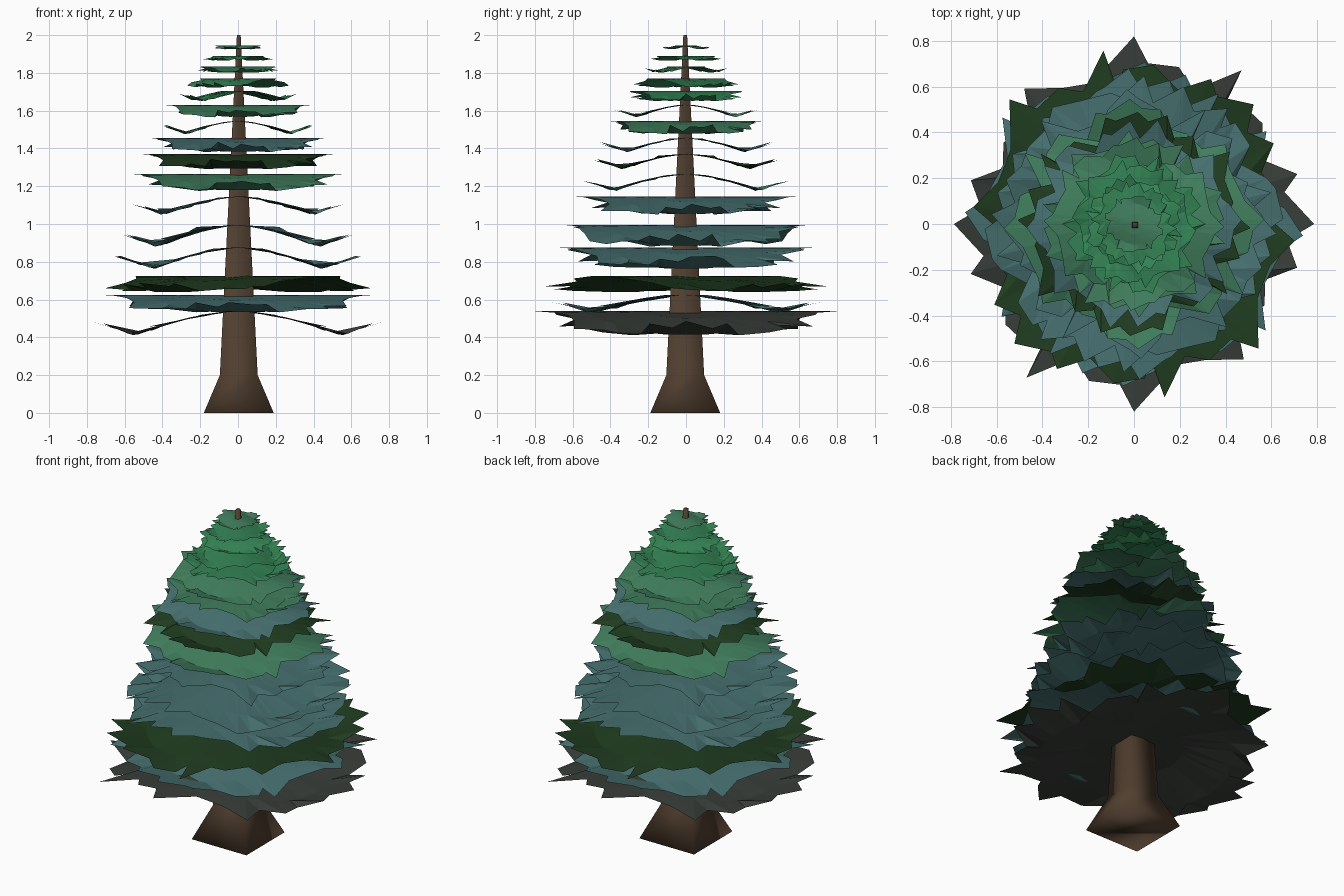
import bpy, bmesh, math, random

if "Cube" in bpy.data.objects:
    bpy.data.objects.remove(bpy.data.objects["Cube"])

random.seed(4)


def material(name, rgb):
    m = bpy.data.materials.new(name)
    m.diffuse_color = (*rgb, 1)
    m.use_nodes = True
    m.node_tree.nodes["Principled BSDF"].inputs["Base Color"].default_value = m.diffuse_color
    return m


MATS = {
    "bark": material("bark brown", (0.080, 0.048, 0.028)),
    "grey": material("dead needle grey", (0.040, 0.047, 0.040)),
    "dark": material("dark green", (0.014, 0.045, 0.014)),
    "teal": material("blue teal", (0.062, 0.160, 0.160)),
    "mid": material("mid green", (0.051, 0.205, 0.107)),
    "bright": material("bright green", (0.034, 0.231, 0.090)),
}


def add_object(name, bm, mat, smooth):
    me = bpy.data.meshes.new(name)
    for f in bm.faces:
        f.smooth = smooth
    bm.to_mesh(me)
    bm.free()
    me.materials.append(MATS[mat])
    ob = bpy.data.objects.new(name, me)
    bpy.context.collection.objects.link(ob)


# Trunk: square section, flared foot, long taper
bm = bmesh.new()
rings = []
for z, h in [(0, 0.185), (0.2, 0.1), (2.0, 0.01)]:
    rings.append([bm.verts.new((sx * h + 0.004, sy * h - 0.004, z))
                  for sx, sy in ((-1, -1), (1, -1), (1, 1), (-1, 1))])
for a, b in zip(rings, rings[1:]):
    for i in range(4):
        j = (i + 1) % 4
        bm.faces.new((a[i], a[j], b[j], b[i]))
bm.faces.new(rings[0][::-1])
bm.faces.new(rings[-1])
add_object("trunk", bm, "bark", True)

# Jagged half outline of a bough sheet: (angle, radius fraction)
HALF = [(0, .96), (12, .82), (17, .91), (27, .76), (38, .87), (49, .86), (52, .76),
        (55, 1.0), (66, .78), (74, .87), (85, .86), (90, 1.0), (100, .85), (104, .78),
        (118, .82), (129, .93), (136, .76), (148, .82), (157, .76), (165, .90),
        (174, .82)]

# Droop across the ridge: domed middle, lowest at 2/3, tips rising
PROFILE = [(0, 0), (.1, .04), (.3, .25), (.47, .52), (.65, .97), (.95, .42), (1.1, .3)]


def droop(u):
    u = abs(u)
    for (u0, d0), (u1, d1) in zip(PROFILE, PROFILE[1:]):
        if u <= u1:
            return d0 + (d1 - d0) * (u - u0) / (u1 - u0)
    return PROFILE[-1][1]


def bough_layer(name, top, low, radius, turn, mat, vary):
    bm = bmesh.new()
    drop = top - low
    rot = math.radians(turn)
    half = [(a, r if r > .94 else r + random.uniform(-.3, 1) * vary) for a, r in HALF]
    outline = half + [(a + 180, r) for a, r in half]

    def vert(a, r, dz=0.0):
        t = math.radians(a)
        d = min(1.0, max(0.0, droop(r * math.cos(t)) + dz))
        return bm.verts.new((radius * r * math.cos(t + rot),
                             radius * r * math.sin(t + rot), top - drop * d))

    centre = bm.verts.new((0, 0, top))
    loops = [[vert(a, f) for a, _ in outline] for f in (0.33, 0.66)]
    # Spike tips lift, notches sag
    loops.append([vert(a, r, 0 if a % 180 == 0 else (0.84 - r) * 0.9)
                  for a, r in outline])
    n = len(outline)
    for i in range(n):
        j = (i + 1) % n
        bm.faces.new((centre, loops[0][i], loops[0][j]))
        for p, q in zip(loops, loops[1:]):
            bm.faces.new((p[i], q[i], q[j]))
            bm.faces.new((p[i], q[j], p[j]))
    add_object(name, bm, mat, False)


# Foliage layers: top z, low z, radius, turn of ridge, colour, outline variation
LAYERS = [
    (0.54, 0.41, 0.82, 0, "grey", 0), (0.625, 0.53, 0.74, 86, "teal", .08),
    (0.725, 0.635, 0.77, 45, "dark", .05), (0.875, 0.76, 0.68, 2, "teal", .12),
    (0.995, 0.88, 0.65, -4, "teal", .12), (1.145, 1.05, 0.59, 3, "teal", .1),
    (1.265, 1.175, 0.57, 92, "mid", .08), (1.37, 1.29, 0.51, 88, "dark", .1),
    (1.455, 1.38, 0.47, 92, "teal", .1), (1.545, 1.475, 0.41, 3, "mid", .1),
    (1.63, 1.565, 0.395, 88, "mid", .08), (1.705, 1.65, 0.315, 15, "bright", .1),
    (1.77, 1.72, 0.285, 45, "bright", .1), (1.835, 1.80, 0.22, 110, "bright", .1),
    (1.89, 1.865, 0.19, 45, "bright", .1), (1.945, 1.925, 0.135, 70, "mid", .1),
]
for k, layer in enumerate(LAYERS):
    bough_layer(f"bough_layer_{k + 1}", *layer)
